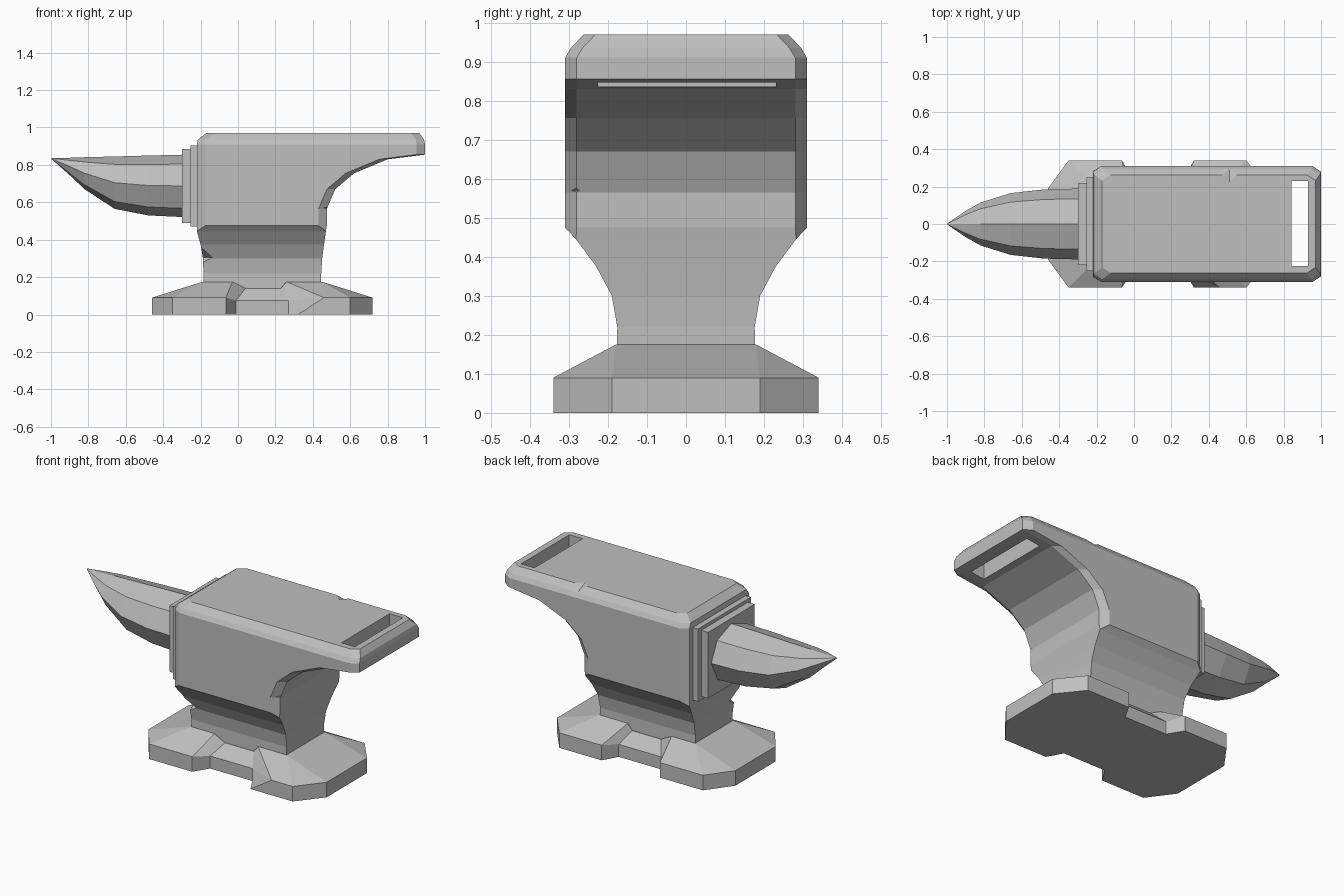
import bpy, bmesh
from mathutils import Vector

if "Cube" in bpy.data.objects:
    bpy.data.objects.remove(bpy.data.objects["Cube"], do_unlink=True)

GREY = (0.52, 0.52, 0.52, 1)
steel = bpy.data.materials.new("worn steel grey")
steel.use_nodes = True
steel.diffuse_color = GREY
steel.node_tree.nodes["Principled BSDF"].inputs["Base Color"].default_value = GREY


def finish(name, bm):
    bmesh.ops.remove_doubles(bm, verts=bm.verts, dist=0.0005)
    bmesh.ops.recalc_face_normals(bm, faces=bm.faces)
    mesh = bpy.data.meshes.new(name)
    bm.to_mesh(mesh)
    bm.free()
    mesh.materials.append(steel)
    obj = bpy.data.objects.new(name, mesh)
    bpy.context.collection.objects.link(obj)
    return obj


def loft(name, rings):
    """Skin a stack of equal-length rings and cap both ends."""
    bm = bmesh.new()
    rows = [[bm.verts.new(p) for p in ring] for ring in rings]
    n = len(rows[0])
    for a, b in zip(rows, rows[1:]):
        for i in range(n):
            j = (i + 1) % n
            bm.faces.new((a[i], a[j], b[j], b[i]))
    bm.faces.new(rows[0])
    bm.faces.new(rows[-1])
    return finish(name, bm)


def box(name, lo, hi):
    bm = bmesh.new()
    bmesh.ops.create_cube(bm, size=1)
    lo, hi = Vector(lo), Vector(hi)
    for v in bm.verts:
        v.co = (lo + hi) / 2 + v.co * (hi - lo)
    return finish(name, bm)


def chip(name, centre, radius):
    bm = bmesh.new()
    bmesh.ops.create_uvsphere(bm, u_segments=4, v_segments=2, radius=1)
    for v in bm.verts:
        v.co = Vector(centre) + v.co * Vector(radius)
    return finish(name, bm)


def cut(target, cutter):
    cutter.hide_render = True
    mod = target.modifiers.new("cut", 'BOOLEAN')
    mod.operation = 'DIFFERENCE'
    mod.solver = 'EXACT'
    mod.object = cutter
    bpy.context.view_layer.objects.active = target
    bpy.ops.object.modifier_apply(modifier=mod.name)
    bpy.data.objects.remove(cutter, do_unlink=True)


def ring(z, x0, x1, w, c):
    """Rectangle at height z with corners chamfered in proportion to c."""
    cx, cy = 0.045 * c, 0.03 * c
    half = [(x0, w - cy), (x0 + cx, w), (x1 - cx, w), (x1, w - cy)]
    return ([(x, y, z) for x, y in half]
            + [(x, -y, z) for x, y in reversed(half)])


# Waist, body and heel: height, back x, front x, half width, chamfer
body = loft("body", [ring(*r) for r in (
    (0.12, -0.185, 0.445, 0.178, 0),
    (0.22, -0.185, 0.445, 0.176, 0),
    (0.30, -0.187, 0.450, 0.190, 0),
    (0.375, -0.20, 0.460, 0.230, 0),
    (0.445, -0.22, 0.470, 0.282, 0),
    (0.475, -0.22, 0.475, 0.310, 1),
    (0.565, -0.22, 0.475, 0.310, 1),
    (0.67, -0.22, 0.52, 0.310, 1),
    (0.755, -0.22, 0.62, 0.310, 1),
    (0.83, -0.22, 0.80, 0.310, 1),
    (0.855, -0.22, 1.00, 0.310, 1),
    (0.91, -0.22, 1.00, 0.310, 1),
    (0.935, -0.215, 0.995, 0.295, 1),
    (0.97, -0.17, 0.97, 0.262, 1))])

# Slot through the heel and worn chips on the edges
cut(body, box("slot_cutter", (0.842, -0.225, 0.7), (0.93, 0.23, 1.1)))
cut(body, chip("heel_chip", (0.50, -0.33, 0.57), (0.08, 0.08, 0.05)))
cut(body, chip("waist_chip", (-0.20, -0.22, 0.305), (0.09, 0.09, 0.055)))
cut(body, chip("top_chip", (0.51, 0.33, 0.98), (0.13, 0.13, 0.06)))

# Stepped plates behind the horn
box("large_horn_plate", (-0.255, -0.25, 0.47), (-0.21, 0.25, 0.905))
box("small_horn_plate", (-0.30, -0.22, 0.49), (-0.25, 0.22, 0.885))


# Horn: x, bottom z, top z, half width
def horn_ring(x, bottom, top, w):
    side = [(0, 1), (0.71, 0.85), (1, 0.5), (0.68, 0.14), (0, 0)]
    full = side + [(-y, t) for y, t in side[-2:0:-1]]
    return [(x, y * w, bottom + (top - bottom) * t) for y, t in full]


loft("horn", [horn_ring(*r) for r in (
    (-0.27, 0.52, 0.855, 0.19),
    (-0.48, 0.53, 0.85, 0.185),
    (-0.66, 0.565, 0.845, 0.165),
    (-0.82, 0.67, 0.841, 0.115),
    (-0.90, 0.745, 0.838, 0.07),
    (-0.998, 0.832, 0.836, 0.003))])


# Base: one side's outline as bottom, shoulder and top points
def base_side(sign, chip_x):
    pts = [
        ((-0.46, 0.19), (-0.46, 0.19, 0.09), (-0.19, 0.18, 0.175)),
        ((-0.35, 0.34), (-0.35, 0.34, 0.09), (-0.19, 0.18, 0.175)),
        ((-0.065, 0.34), (-0.065, 0.34, 0.09), (-0.03, 0.18, 0.175)),
        ((-0.01, 0.25), (-0.01, 0.25, 0.075), (0.04, 0.18, 0.14)),
        ((0.27, 0.25), (0.27, 0.25, 0.075), (0.23, 0.18, 0.14)),
        ((0.32, 0.34), (chip_x, 0.34, 0.09), (0.26, 0.18, 0.175)),
        ((0.60, 0.34), (0.60, 0.34, 0.09), (0.45, 0.18, 0.175)),
        ((0.72, 0.19), (0.72, 0.19, 0.09), (0.45, 0.18, 0.175))]
    return [[(x, sign * y, 0), (mx, sign * my, mz), (tx, sign * ty, tz)]
            for (x, y), (mx, my, mz), (tx, ty, tz) in pts]


outline = base_side(-1, 0.46) + base_side(1, 0.32)[::-1]
loft("base", [[p[level] for p in outline] for level in range(3)])
